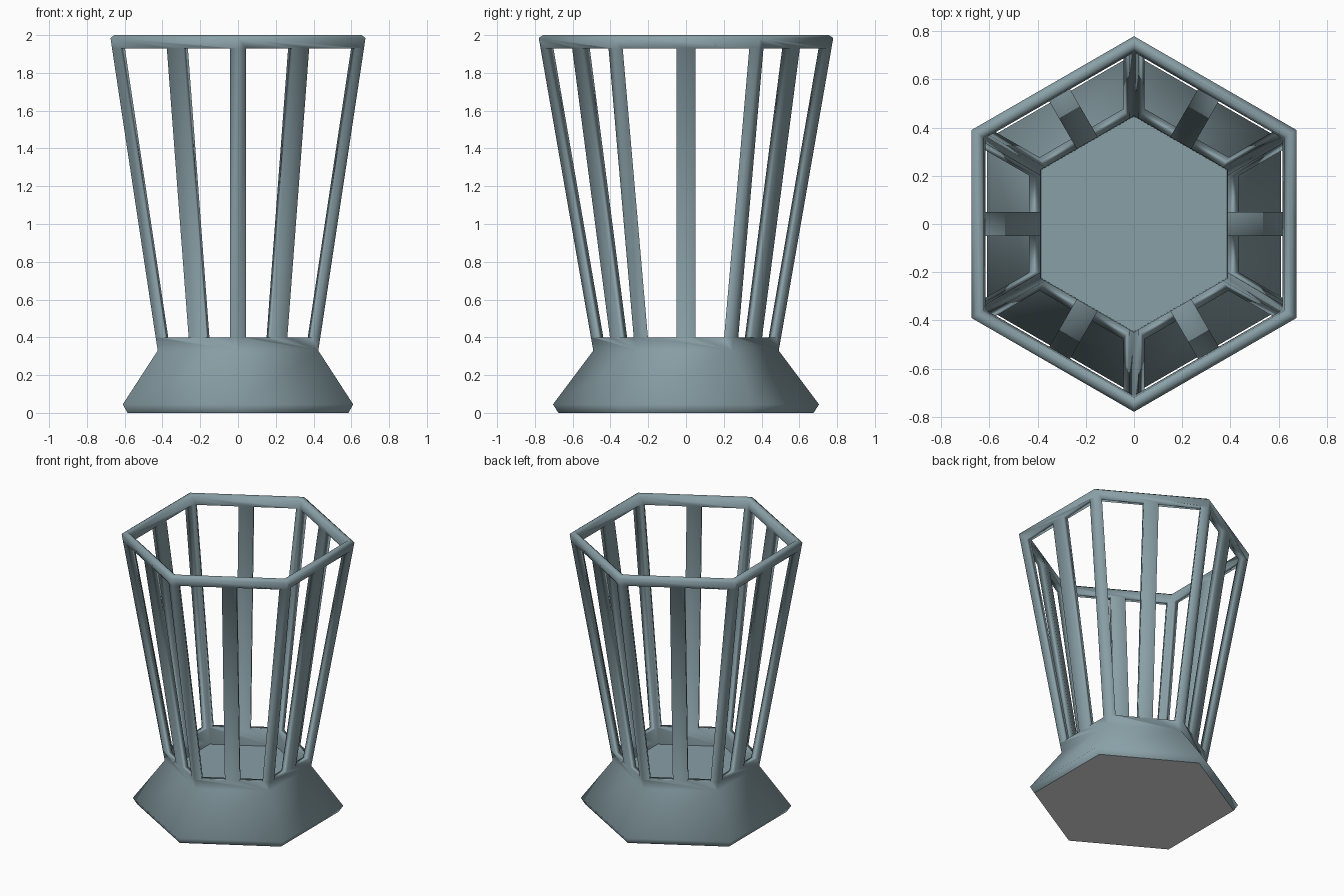
import bpy, bmesh, math
from mathutils import Vector

if "Cube" in bpy.data.objects:
    bpy.data.objects.remove(bpy.data.objects["Cube"])


def material(name, rgb):
    m = bpy.data.materials.new(name)
    m.diffuse_color = (*rgb, 1)
    m.use_nodes = True
    m.node_tree.nodes["Principled BSDF"].inputs["Base Color"].default_value = m.diffuse_color
    return m


# Hexagonal profile, (height, apothem): outside going up, then inside going down
PROFILE = [(0, 0.585), (0.045, 0.61), (0.33, 0.425), (0.40, 0.436), (1.93, 0.667),
           (1.985, 0.675), (2.0, 0.655), (2.0, 0.64), (1.985, 0.623), (1.93, 0.617),
           (0.40, 0.389), (0.28, 0.387)]
OUT_LOW, OUT_HIGH, IN_HIGH, IN_LOW = 3, 4, 9, 10
WINDOW_RINGS = {OUT_LOW: OUT_LOW, OUT_HIGH: OUT_HIGH, IN_HIGH: OUT_HIGH, IN_LOW: OUT_LOW}
POST = 0.05          # half width of the mid posts, and outer face width of the corner posts
TAN = math.tan(math.pi / 6)

bm = bmesh.new()
# rings[r][side] = points of one side from its start corner, without its end corner
rings = []
for r, (z, a) in enumerate(PROFILE):
    steps = [-a * TAN]
    if r in WINDOW_RINGS:      # post edges, square to the wall through its thickness
        edge = PROFILE[WINDOW_RINGS[r]][1] * TAN - POST
        steps += [-edge, -POST, POST, edge]
    ring = []
    for side in range(6):
        ang = side * math.pi / 3
        n = Vector((math.cos(ang), math.sin(ang), 0))
        t = Vector((-n.y, n.x, 0))
        ring.append([bm.verts.new(n * a + t * s + Vector((0, 0, z))) for s in steps])
    rings.append(ring)


def row(r, side):
    return rings[r][side] + [rings[r][(side + 1) % 6][0]]


for side in range(6):
    # Walls, rim and posts, leaving the window columns open
    for r in range(len(rings) - 1):
        lo, hi = row(r, side), row(r + 1, side)
        if r in (OUT_LOW, IN_HIGH):
            for i in (0, 2, 4):
                bm.faces.new((lo[i], lo[i + 1], hi[i + 1], hi[i]))
        else:
            bm.faces.new(lo + hi[::-1])
    # Window reveals joining outer and inner skins
    ol, oh, ih, il = (row(k, side) for k in (OUT_LOW, OUT_HIGH, IN_HIGH, IN_LOW))
    for i in (1, 3):
        j = i + 1
        bm.faces.new((ol[i], ol[j], il[j], il[i]))
        bm.faces.new((oh[i], ih[i], ih[j], oh[j]))
        bm.faces.new((ol[i], il[i], ih[i], oh[i]))
        bm.faces.new((ol[j], oh[j], ih[j], il[j]))

for f in bm.faces:
    f.smooth = True

# Flat inner floor and underside
floor = bm.faces.new([s[0] for s in rings[-1]])
under = bm.faces.new([s[0] for s in reversed(rings[0])])
under.material_index = 1
bmesh.ops.recalc_face_normals(bm, faces=bm.faces[:])
floor.smooth = under.smooth = False

mesh = bpy.data.meshes.new("hexagonal_basket")
bm.to_mesh(mesh)
bm.free()
mesh.materials.append(material("blue grey metal", (0.25, 0.35, 0.385)))
mesh.materials.append(material("light grey underside", (0.72, 0.74, 0.72)))
basket = bpy.data.objects.new("hexagonal_basket", mesh)
bpy.context.collection.objects.link(basket)
